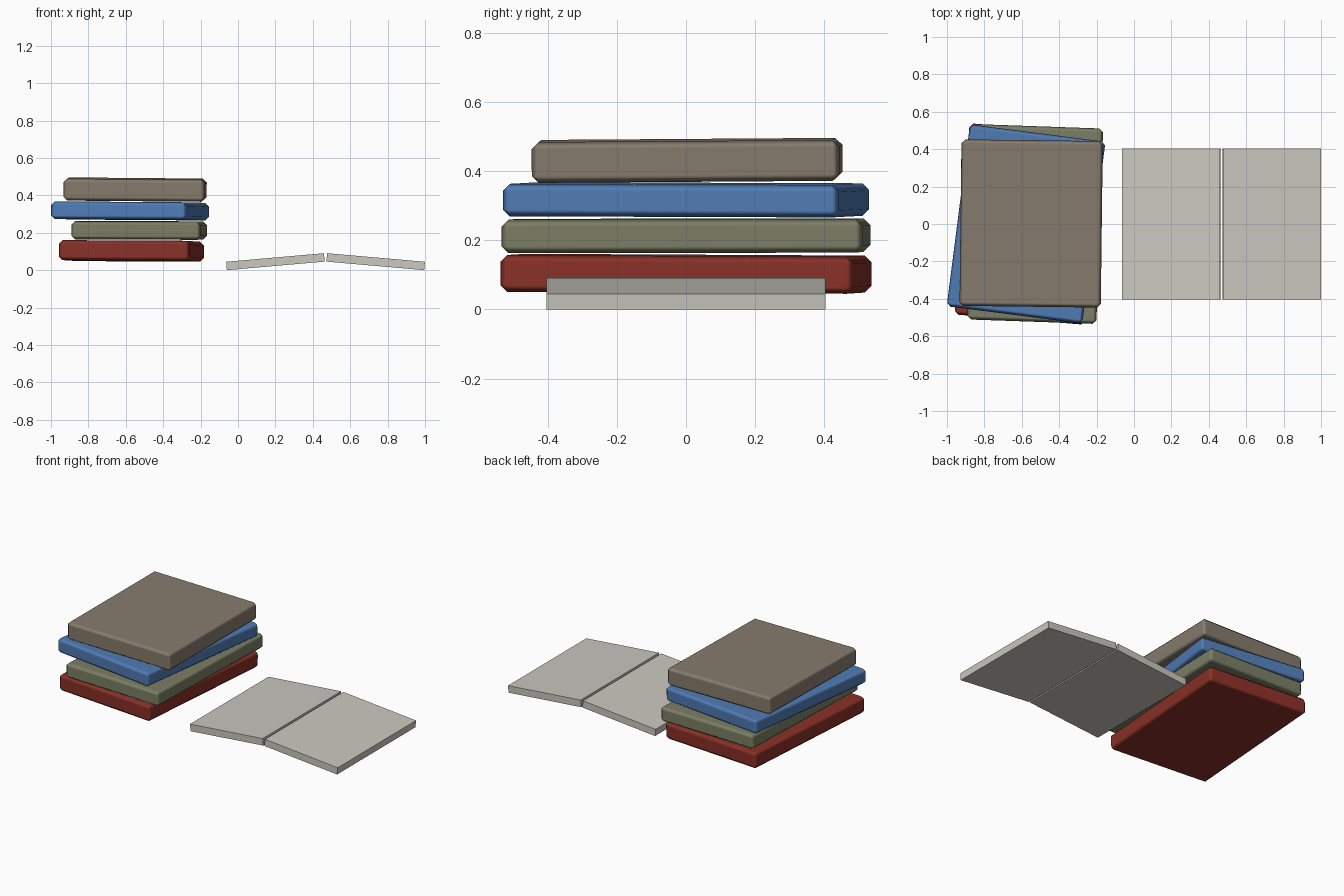
import bpy
from math import radians

if "Cube" in bpy.data.objects:
    bpy.data.objects.remove(bpy.data.objects["Cube"])


def material(name, rgb):
    m = bpy.data.materials.new(name)
    m.diffuse_color = (*rgb, 1)
    m.use_nodes = True
    m.node_tree.nodes["Principled BSDF"].inputs["Base Color"].default_value = m.diffuse_color
    return m


def box(name, size, loc, rot, mat):
    bpy.ops.mesh.primitive_cube_add(size=1)
    ob = bpy.context.object
    ob.name = name
    ob.scale = size
    bpy.ops.object.transform_apply(location=False, rotation=False, scale=True)
    ob.location = loc
    ob.rotation_euler = [radians(a) for a in rot]
    ob.data.materials.append(mat)
    return ob


# Stacked closed books: name, size, centre, tilt and turn in degrees, colour
books = [
    ("red_book", (0.70, 1.025, 0.107), (-0.57, 0, 0.103), (-0.3, 0.3, -4.5), (0.25, 0.03, 0.02)),
    ("green_book", (0.69, 1.045, 0.097), (-0.528, 0, 0.213), (0.1, 0.2, -2.0), (0.20, 0.21, 0.13)),
    ("blue_book", (0.73, 0.98, 0.094), (-0.577, 0, 0.317), (-0.2, 0.4, -7.3), (0.08, 0.20, 0.46)),
    ("brown_book", (0.755, 0.89, 0.118), (-0.55, 0.003, 0.431), (0.4, 0.5, -0.7), (0.24, 0.20, 0.155)),
]
for name, size, loc, rot, rgb in books:
    ob = box(name, size, loc, rot, material(name + "_cover", rgb))
    bpy.ops.object.shade_smooth()
    bevel = ob.modifiers.new("chamfer", 'BEVEL')
    bevel.width = 0.02
    bevel.segments = 1
    bevel.harden_normals = True

# Open book: two page blocks rising to the gutter
paper = material("paper", (0.60, 0.58, 0.53))
for name, x, tilt in (("left_pages", 0.2, -5), ("right_pages", 0.736, 5)):
    box(name, (0.525, 0.806, 0.045), (x, 0, 0.0455), (0, tilt, 0), paper)
